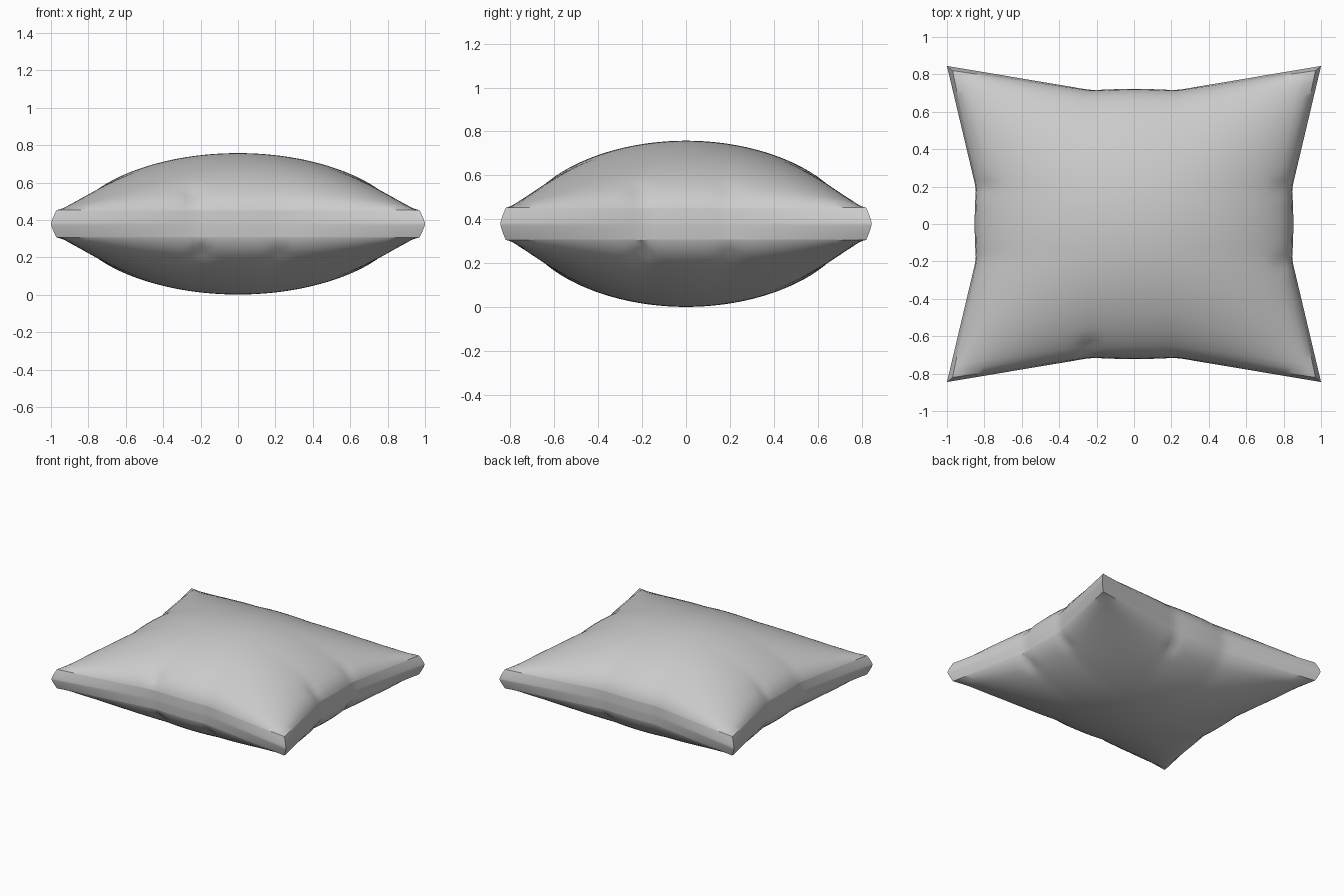
import bpy, bmesh
from math import exp

if "Cube" in bpy.data.objects:
    bpy.data.objects.remove(bpy.data.objects["Cube"])

RIM_Z, BAND, PUFF = 0.38, 0.073, 0.305

# small seam tucks: x, y, side (1 top, -1 underside), depth
TUCKS = [(0.80, -0.21, 1, 0.02), (-0.24, -0.66, 1, 0.03), (0.80, 0.2, 1, 0.015),
         (-0.80, 0.2, 1, 0.015), (-0.2, -0.66, -1, 0.03), (0.22, -0.66, -1, 0.02),
         (0.80, -0.2, -1, 0.03), (0.80, 0.2, -1, 0.02), (0.2, 0.66, -1, 0.02)]


def flare(t):
    """0 along the middle of an edge, rising straight to 1 at the corner."""
    return max(0.0, (abs(t) - 0.22) / 0.78)


def bump(t):
    """Slight outward bow of the straight middle stretch."""
    return 0.008 * max(0.0, 1 - (t / 0.24) ** 2)


def place(u, v, w):
    """Map a point on a cube (-1..1) to the pillow surface."""
    e = 1 - abs(w) ** 1.3                 # bulge of the side band
    fu, fv = flare(u), flare(v)
    x = u * (0.838 + 0.132 * fv + bump(v) + e * (0.006 + 0.024 * fv))
    y = v * (0.71 + 0.11 * fu + bump(u) + e * (0.004 + 0.021 * fu))
    puff = (max(0, 1 - u * u) * max(0, 1 - v * v)) ** 0.65
    z = RIM_Z + w * BAND
    if abs(w) > 0.999:
        s = 1 if w > 0 else -1
        z += s * PUFF * puff
        for tx, ty, side, d in TUCKS:
            if side == s:
                z -= s * d * exp(-((x - tx) ** 2 + (y - ty) ** 2) / 0.0016) * min(1, puff * 5)
    return x, y, z


# pillow: gridded cube reshaped into two puffed faces and a side band
bm = bmesh.new()
bmesh.ops.create_cube(bm, size=2)
bmesh.ops.subdivide_edges(bm, edges=bm.edges[:], cuts=47, use_grid_fill=True)
for vert in bm.verts:
    vert.co = place(*vert.co)
bmesh.ops.recalc_face_normals(bm, faces=bm.faces[:])
mesh = bpy.data.meshes.new("pillow")
bm.to_mesh(mesh)
bm.free()
pillow = bpy.data.objects.new("pillow", mesh)
bpy.context.collection.objects.link(pillow)

bpy.context.view_layer.objects.active = pillow
pillow.select_set(True)
bpy.ops.object.shade_smooth_by_angle(angle=0.6)
